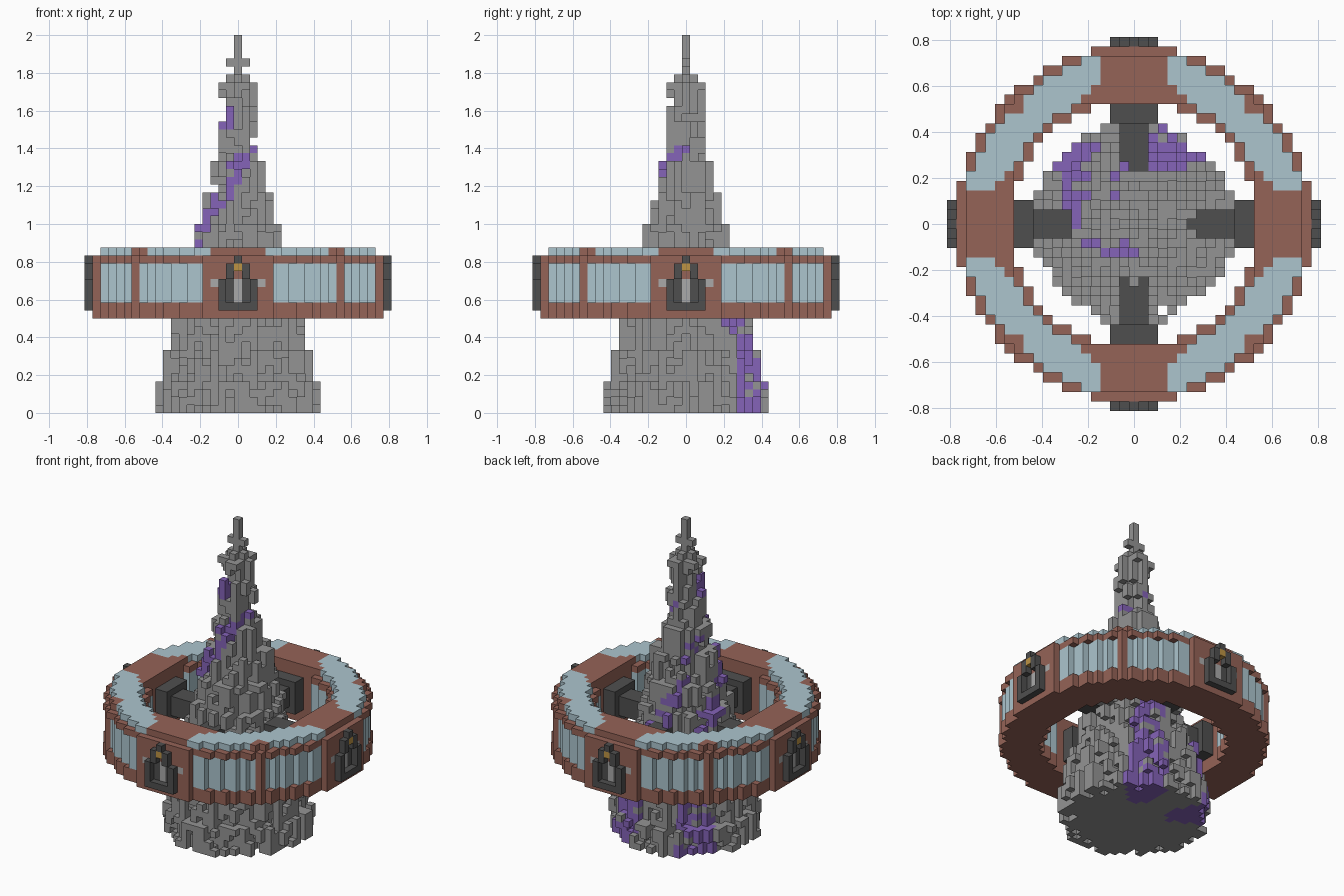
import bpy, bmesh, math, random
from mathutils import Vector

old = bpy.data.objects.get("Cube")
if old:
    bpy.data.objects.remove(old, do_unlink=True)

random.seed(7)
UNIT = 1 / 24  # edge of one block
cells = {}     # block position -> (part, colour)


def linear(c):
    c /= 255
    return c / 12.92 if c < 0.04 else ((c + 0.055) / 1.055) ** 2.4


def material(name, rgb):
    m = bpy.data.materials.new(name)
    m.use_nodes = True
    col = (*[linear(c) for c in rgb], 1)
    m.diffuse_color = col
    m.node_tree.nodes["Principled BSDF"].inputs["Base Color"].default_value = col
    return m


COLOURS = {
    "stone": material("stone grey", (148, 148, 148)),
    "crystal": material("crystal purple", (133, 99, 184)),
    "frame": material("frame brown", (149, 99, 87)),
    "glass": material("glass blue", (172, 197, 206)),
    "iron": material("iron dark grey", (79, 79, 79)),
    "steel": material("steel light grey", (170, 170, 170)),
    "lamp": material("lamp gold", (190, 148, 68)),
}


def follow(path, z):
    """Angle of a vein at height z, interpolated along (z, angle) points."""
    for (z0, a0), (z1, a1) in zip(path, path[1:]):
        if z0 <= z <= z1:
            return a0 + (a1 - a0) * (z - z0) / (z1 - z0)
    return None


VEINS = [
    [(0, 132), (12, 143), (19, 165), (23, 205), (28, 250), (32, 290),
     (34, 390), (35, 460), (36, 590), (38, 620)],
    [(0, 61), (12, 64), (21, 100), (24, 122), (30, 150)],
]


def in_vein(i, j, k):
    a = math.degrees(math.atan2(j, i))
    for path in VEINS:
        mid = follow(path, k)
        if mid is not None:
            gap = abs((a - mid + 180) % 360 - 180)
            width = 17 if k < 31 else 35
            if gap < width and (k == 0 or random.random() < 0.8):
                return True
    return False


# Spire: stacked discs that shrink every four blocks, with a ragged skin
chips = {}
for k in range(42):
    radius = max(10.5 - k // 4, 2.3)
    for i in range(-10, 11):
        for j in range(-10, 11):
            d = math.hypot(i, j)
            if d > radius:
                continue
            chip = chips.setdefault((i, j, (k + i * 3 + j) // 2), random.random())
            keep = 1 if d < max(radius - 2, 0.5) else 0.85 if d < radius - 1 else 0.5
            if k > 35 and d > 0.5:
                keep = 0.75 if d < 1.5 else 0.35
            if chip < keep:
                vein = d > radius - 6 and in_vein(i, j, k)
                cells[i, j, k] = ("spire", "crystal" if vein else "stone")

# Spire tip with small cross arms
for k in range(38, 48):
    cells[0, 0, k] = ("spire", "stone")
for i, j, k in [(1, 0, 44), (-1, 0, 44), (1, 0, 42), (-1, 0, 42), (0, 1, 42), (0, -1, 42),
                (2, 0, 40), (-2, 0, 40), (1, 0, 40), (-1, 0, 40), (0, 1, 41), (0, -1, 41),
                (0, 2, 41)]:
    cells[i, j, k] = ("spire", "stone")


def ring_block(i, j, k):
    """Colour of one ring block, or None outside the ring."""
    d = math.hypot(i, j)
    side, along = min(abs(i), abs(j)), max(abs(i), abs(j))
    panel = side <= 4                      # solid wall around each hatch
    post = abs(abs(i) - abs(j)) < 1        # corner posts between windows
    if k <= 13 or k == 19:                 # floor and upper trim
        return "frame" if 13 <= d <= 18.5 else None
    if k == 20:                            # roof
        if not (13 if panel else 13.7) <= d <= 17.75:
            return None
        flare = 5 if along <= 13 else 4 if along <= 14 else 3
        rib = along - side <= 1 and d > 16.8
        return "frame" if side <= flare or rib else "glass"
    if not 13 <= d <= (18.5 if panel or post else 18.1):
        return None
    return "frame" if panel or post else "glass"


# Ring with windows all round
for k in range(12, 21):
    for i in range(-18, 19):
        for j in range(-18, 19):
            colour = ring_block(i, j, k)
            if colour:
                cells[i, j, k] = ("ring", colour)


def four_sides(x, out, k, part, colour):
    """Place a block on each of the four sides."""
    for i, j in ((x, -out), (out, x), (-x, out), (-out, -x)):
        cells[i, j, k] = (part, colour)


# Hatch: stepped iron arch around a recessed niche, with a lamp and two studs
for k in range(13, 20):
    half = 2 if k <= 16 else 1 if k <= 18 else 0
    for x in range(-half, half + 1):
        if abs(x) <= 1 and 14 <= k <= 16:
            four_sides(x, 18, k, "hatches", "iron" if x else "steel")
        elif x == 0 and k == 17:
            four_sides(x, 18, k, "ring", "frame")
        else:
            four_sides(x, 19, k, "hatches", "lamp" if x == 0 and k == 18 else "iron")
for x in (-3, 3):
    four_sides(x, 18, 16, "ring", "steel")

# Struts: wide collar at the ring, narrower arm into the spire
for out in range(6, 13):
    half, low, high = (2, 14, 18) if out >= 11 else (1, 15, 17)
    for x in range(-half, half + 1):
        for k in range(low, high + 1):
            four_sides(x, out, k, "struts", "iron")


def build(part):
    """Make one mesh from the exposed block faces of a part."""
    bm = bmesh.new()
    corners = {}
    names = sorted({c for p, c in cells.values() if p == part})

    def vert(p):
        key = tuple(round(2 * c) for c in p)
        if key not in corners:
            corners[key] = bm.verts.new(p * UNIT)
        return corners[key]

    for pos, (owner, colour) in cells.items():
        if owner != part:
            continue
        centre = Vector(pos) + Vector((0, 0, 0.5))
        for axis in range(3):
            for sign in (-1, 1):
                n = Vector([sign if a == axis else 0 for a in range(3)])
                if tuple(int(p + q) for p, q in zip(pos, n)) in cells:
                    continue
                u = Vector([1 if a == (axis + 1) % 3 else 0 for a in range(3)])
                v = n.cross(u)
                quad = [centre + (n + u * s + v * t) / 2
                        for s, t in ((-1, -1), (1, -1), (1, 1), (-1, 1))]
                face = bm.faces.new([vert(p) for p in quad])
                face.material_index = names.index(colour)
    mesh = bpy.data.meshes.new(part)
    bm.to_mesh(mesh)
    bm.free()
    for name in names:
        mesh.materials.append(COLOURS[name])
    bpy.context.collection.objects.link(bpy.data.objects.new(part, mesh))


for part in ("spire", "ring", "hatches", "struts"):
    build(part)
